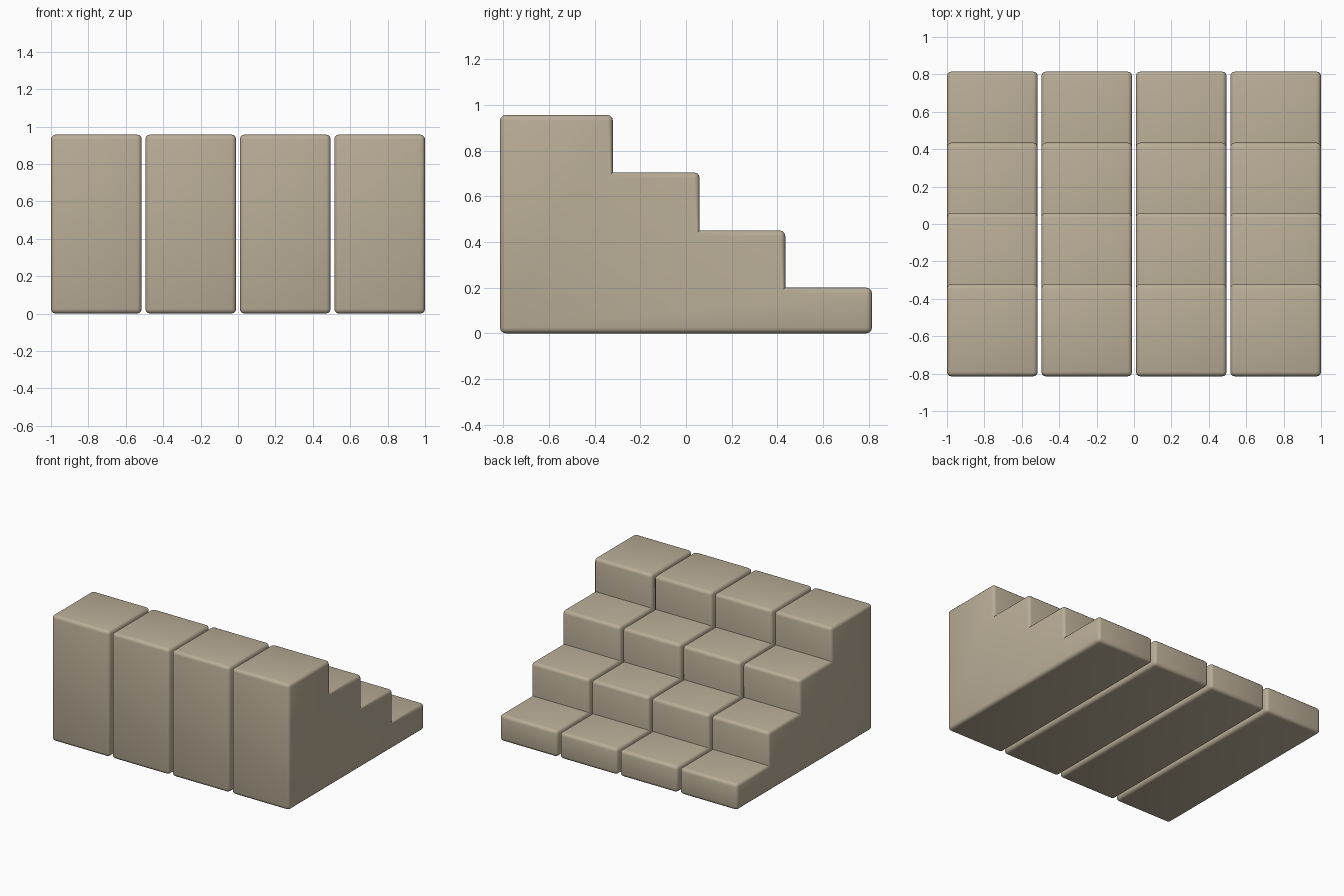
import bpy, bmesh
from math import radians

cube = bpy.data.objects.get("Cube")
if cube:
    bpy.data.objects.remove(cube, do_unlink=True)

COLUMNS, WIDTH, PITCH, BEVEL = 4, 0.485, 0.505, 0.025
HALF_DEPTH = 0.815
# Each step: where its tread ends in y, and its height
STEPS = [(-0.32, 0.957), (0.06, 0.705), (0.435, 0.451), (HALF_DEPTH, 0.2)]

stone = bpy.data.materials.new("tan_stone")
stone.use_nodes = True
color = (0.49, 0.42, 0.31, 1)
stone.diffuse_color = color
bsdf = stone.node_tree.nodes["Principled BSDF"]
bsdf.inputs["Base Color"].default_value = color
bsdf.inputs["Roughness"].default_value = 0.8


def stair_profile():
    """Side outline of the staircase as (y, z) points."""
    points = [(HALF_DEPTH, 0), (-HALF_DEPTH, 0)]
    start = -HALF_DEPTH
    for end, height in STEPS:
        points += [(start, height), (end, height)]
        start = end
    return points


def stair_column(name, x):
    """Extrude the outline sideways and round every outward edge."""
    bm = bmesh.new()
    side = bm.faces.new([bm.verts.new((-WIDTH / 2, y, z)) for y, z in stair_profile()])
    result = bmesh.ops.extrude_face_region(bm, geom=[side], use_keep_orig=True)
    moved = [v for v in result["geom"] if isinstance(v, bmesh.types.BMVert)]
    bmesh.ops.translate(bm, verts=moved, vec=(WIDTH, 0, 0))
    bmesh.ops.recalc_face_normals(bm, faces=bm.faces)
    bm.normal_update()
    outward = [e for e in bm.edges if e.is_convex]
    bmesh.ops.bevel(bm, geom=outward, offset=BEVEL, segments=3, profile=0.5,
                    affect='EDGES', clamp_overlap=True)
    mesh = bpy.data.meshes.new(name)
    bm.to_mesh(mesh)
    bm.free()
    mesh.materials.append(stone)
    obj = bpy.data.objects.new(name, mesh)
    obj.location.x = x
    bpy.context.collection.objects.link(obj)
    return obj


# Row of separate stair columns with narrow gaps
bpy.ops.object.select_all(action='DESELECT')
for i in range(COLUMNS):
    column = stair_column(f"stair_column_{i + 1}", (i - (COLUMNS - 1) / 2) * PITCH)
    column.select_set(True)
    bpy.context.view_layer.objects.active = column
bpy.ops.object.shade_smooth_by_angle(angle=radians(35))
